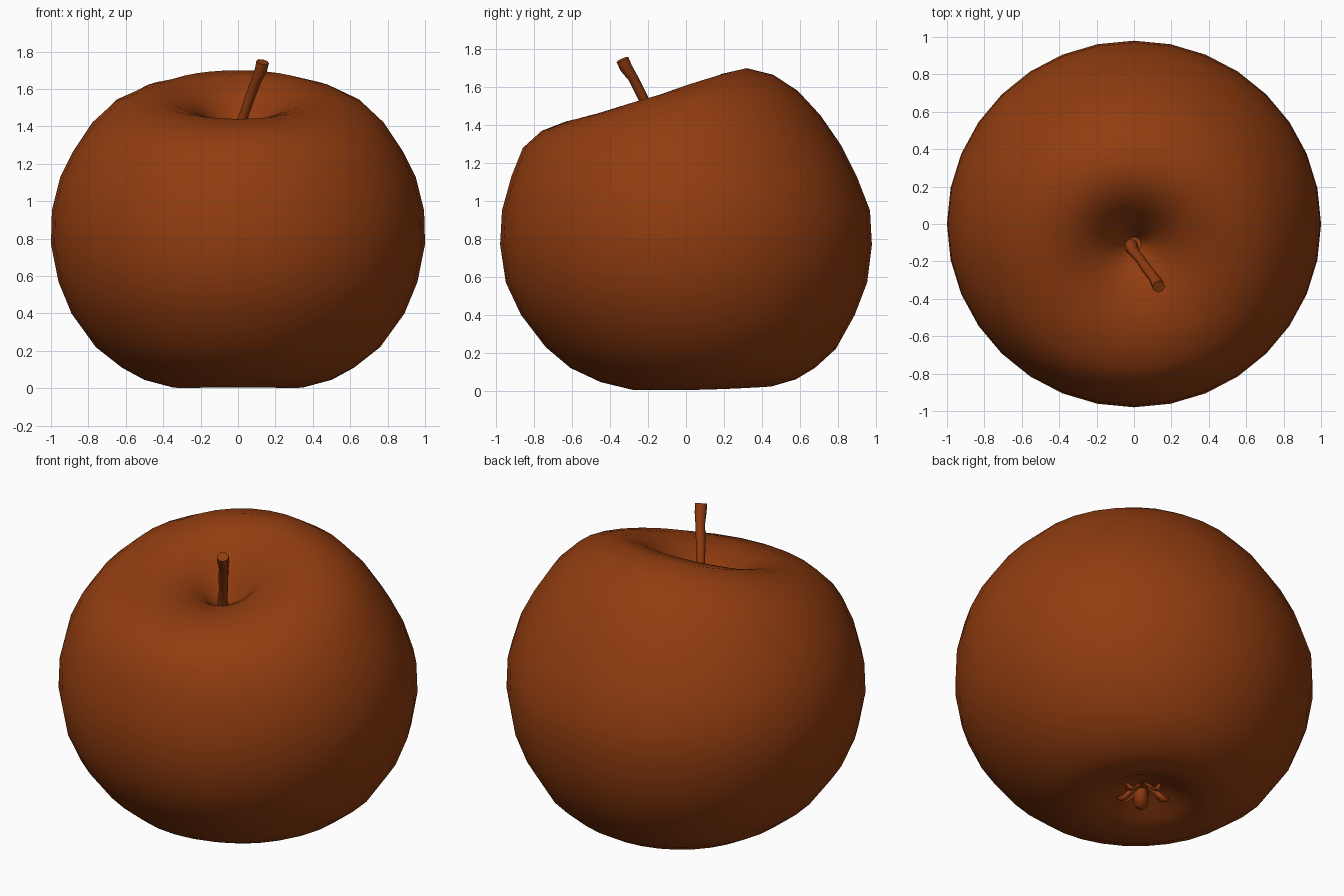
import bpy, bmesh, math, random
from mathutils import Vector

if "Cube" in bpy.data.objects:
    bpy.data.objects.remove(bpy.data.objects["Cube"])

random.seed(4)
TAU = 2 * math.pi

mat = bpy.data.materials.new("russet brown")
mat.diffuse_color = (0.285, 0.046, 0.005, 1)
mat.use_nodes = True
mat.node_tree.nodes["Principled BSDF"].inputs["Base Color"].default_value = mat.diffuse_color


def loft(name, loops):
    """Skin closed loops of points into a smooth, capped solid."""
    bm = bmesh.new()
    rows = [[bm.verts.new(p) for p in loop] for loop in loops]
    n = len(rows[0])
    for a, b in zip(rows, rows[1:]):
        for i in range(n):
            j = (i + 1) % n
            bm.faces.new((a[i], a[j], b[j], b[i]))
    bm.faces.new(rows[0][::-1])
    bm.faces.new(rows[-1])
    bmesh.ops.recalc_face_normals(bm, faces=bm.faces)
    for f in bm.faces:
        f.smooth = len(f.verts) == 4
    me = bpy.data.meshes.new(name)
    bm.to_mesh(me)
    bm.free()
    me.materials.append(mat)
    ob = bpy.data.objects.new(name, me)
    bpy.context.collection.objects.link(ob)
    return ob


# Fruit body: half width, side height, front y, front height, back y, back height
rings = [
    (.05, .12, .03, .12, .13, .12), (.14, .09, -.05, .09, .23, .10),
    (.24, .04, -.15, .035, .33, .05), (.35, .005, -.28, .004, .45, .022),
    (.50, .045, -.45, .045, .58, .06), (.62, .11, -.61, .12, .68, .12),
    (.76, .22, -.74, .23, .79, .22), (.89, .40, -.87, .40, .89, .40),
    (.96, .57, -.95, .57, .955, .57), (1.0, .77, -.98, .77, .98, .77),
    (.995, .95, -.97, .95, .97, .95), (.95, 1.13, -.92, 1.13, .90, 1.13),
    (.88, 1.27, -.86, 1.28, .82, 1.29), (.78, 1.42, -.76, 1.37, .71, 1.45),
    (.66, 1.53, -.63, 1.42, .59, 1.58), (.52, 1.585, -.52, 1.44, .46, 1.665),
    (.40, 1.59, -.43, 1.435, .32, 1.70), (.29, 1.555, -.35, 1.42, .19, 1.67),
    (.19, 1.48, -.28, 1.40, .08, 1.56), (.10, 1.37, -.21, 1.36, -.02, 1.40),
    (.04, 1.29, -.15, 1.29, -.07, 1.29),
]


def body_loop(rx, zs, yf, zf, yb, zb, n=32):
    pts = []
    for i in range(n):
        c, s = math.cos(TAU * i / n), math.sin(TAU * i / n)
        pts.append((rx * c, (yf + yb) / 2 + (yb - yf) / 2 * s,
                    zs + (zb - zf) / 2 * s + ((zb + zf) / 2 - zs) * s * s))
    return pts


loft("apple_body", [body_loop(*r) for r in rings])


# Stem: tapered tube with a knobbly, cut tip
def tube_loops(path, n=8):
    loops = []
    for k, (x, y, z, r) in enumerate(path):
        a, b = path[max(k - 1, 0)], path[min(k + 1, len(path) - 1)]
        t = (Vector(b[:3]) - Vector(a[:3])).normalized()
        u = t.cross(Vector((0, 1, 0))).normalized()
        v = t.cross(u)
        loops.append([Vector((x, y, z)) + r * (u * math.cos(TAU * i / n) + v * math.sin(TAU * i / n))
                      for i in range(n)])
    return loops


stem_path = [(-.02, -.11, 1.26, .04), (0, -.15, 1.38, .027), (.035, -.19, 1.47, .025),
             (.065, -.235, 1.56, .027), (.10, -.28, 1.65, .027),
             (.122, -.315, 1.70, .033), (.132, -.335, 1.745, .034)]
loft("stem", tube_loops(stem_path))

# Calyx: shrivelled sepals curling in the bottom hollow
for k in range(5):
    a = TAU * k / 5 + .3
    d, side = Vector((math.cos(a), math.sin(a), 0)), Vector((-math.sin(a), math.cos(a), 0))
    loops = []
    for out, z, w in [(.03, .125, .03), (.07, .075, .045), (.10, .05, .038),
                      (.13, .045, .024), (.15, .06, .006)]:
        p = Vector((0, .08, z)) + d * out + side * random.uniform(-.012, .012)
        loops.append([p - side * w, p + Vector((0, 0, .01)),
                      p + side * w, p - Vector((0, 0, .01))])
    loft(f"calyx_sepal_{k + 1}", loops)
